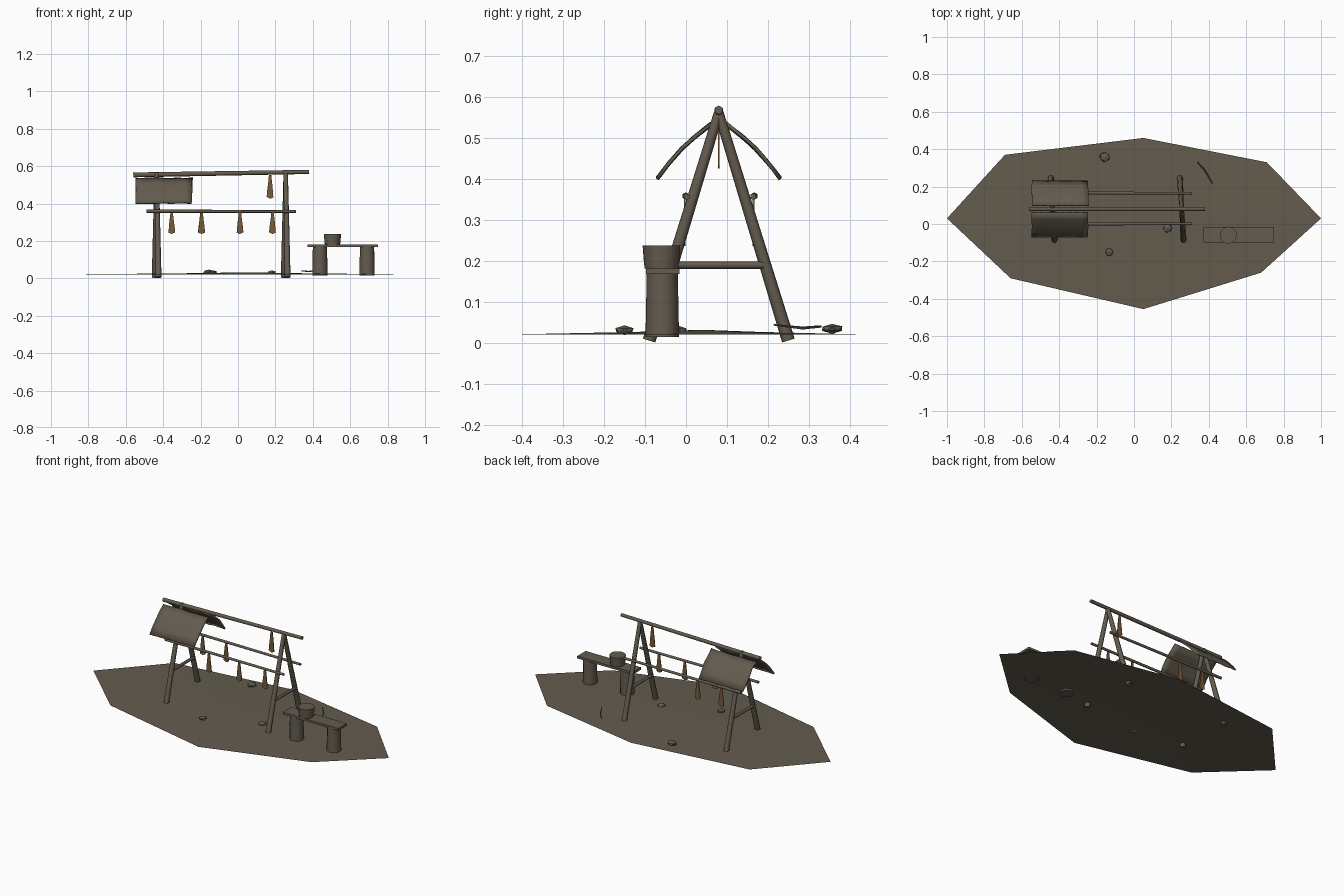
import bpy, bmesh, math, random
from mathutils import Vector

random.seed(4)
cube = bpy.data.objects.get("Cube")
if cube:
    bpy.data.objects.remove(cube, do_unlink=True)


def make_material(name, rgb):
    mat = bpy.data.materials.new(name)
    mat.use_nodes = True
    col = (*rgb, 1.0)
    mat.diffuse_color = col
    node = next(n for n in mat.node_tree.nodes if n.type == 'BSDF_PRINCIPLED')
    node.inputs["Base Color"].default_value = col
    node.inputs["Roughness"].default_value = 0.9
    return mat


WOOD = make_material("weathered grey brown", (0.125, 0.106, 0.077))
FISH = make_material("dried fish brown", (0.19, 0.105, 0.042))


def finish(name, bm, mat, angle=40):
    mesh = bpy.data.meshes.new(name)
    bm.to_mesh(mesh)
    bm.free()
    mesh.materials.append(mat)
    obj = bpy.data.objects.new(name, mesh)
    bpy.context.collection.objects.link(obj)
    bpy.ops.object.select_all(action='DESELECT')
    obj.select_set(True)
    bpy.context.view_layer.objects.active = obj
    bpy.ops.object.shade_smooth_by_angle(angle=math.radians(angle))
    return obj


def pole(name, a, b, r1, r2, sides=8):
    """Tapered round bar from point a to point b."""
    a, b = Vector(a), Vector(b)
    bm = bmesh.new()
    bmesh.ops.create_cone(bm, cap_ends=True, segments=sides, radius1=r1,
                          radius2=r2, depth=(b - a).length)
    obj = finish(name, bm, WOOD, 65)
    obj.location = (a + b) / 2
    obj.rotation_euler = (b - a).to_track_quat('Z', 'Y').to_euler()
    return obj


# Ground patch: low mound with an uneven eight-sided outline
outline = [(-1, .03), (-.66, -.29), (.05, -.455), (.68, -.26),
           (1, .03), (.71, .33), (.05, .46), (-.69, .37)]
bm = bmesh.new()
centre = Vector((.05, .04))
rings = [[bm.verts.new((*centre.lerp(Vector(p), s), z)) for p in outline]
         for s, z in ((1, .02), (.32, .027))]
peak = bm.verts.new((*centre, .032))
outer, inner = rings
for i in range(8):
    j = (i + 1) % 8
    bm.faces.new((outer[i], outer[j], inner[j], inner[i]))
    bm.faces.new((inner[i], inner[j], peak))
finish("ground", bm, WOOD)

# Two A-frames with cross bars
for side, x in (("right", -.435), ("left", .255)):
    pole(f"{side}_front_leg", (x + .01, -.09, .006), (x, .08, .562), .016, .012)
    pole(f"{side}_back_leg", (x - .01, .25, .006), (x, .08, .562), .016, .012)
    pole(f"{side}_cross_bar", (x, -.03, .19), (x, .19, .19), .009, .009)

# Ridge pole and the two drying rails
pole("ridge_pole", (-.56, .08, .553), (.38, .08, .569), .013, .011, 6)
pole("front_rail", (-.49, -.001, .359), (.31, .002, .357), .009, .008, 6)
pole("back_rail", (-.49, .167, .359), (.31, .164, .357), .009, .008, 6)

# Wavy roof sheets leaning on the legs
for name, sign in (("front_roof_sheet", -1), ("back_roof_sheet", 1)):
    bm = bmesh.new()
    nx, ny = 8, 4
    grid = []
    for i in range(nx + 1):
        row = []
        for j in range(ny + 1):
            t = j / ny
            wave = random.uniform(-.004, .004)
            bulge = .006 * math.sin(t * math.pi)
            row.append(bm.verts.new((-.545 + .3 * i / nx + wave * (i in (0, nx)),
                                     .08 + sign * (.018 + .132 * t + bulge),
                                     .535 - .133 * t + bulge + wave * .7)))
        grid.append(row)
    for i in range(nx):
        for j in range(ny):
            quad = [grid[i][j], grid[i + 1][j], grid[i + 1][j + 1], grid[i][j + 1]]
            bm.faces.new(quad if sign < 0 else quad[::-1])
    bmesh.ops.recalc_face_normals(bm, faces=bm.faces)
    sheet = finish(name, bm, WOOD)
    solid = sheet.modifiers.new("thickness", 'SOLIDIFY')
    solid.thickness = .008
    solid.offset = 0

# Flat split fish hung from the rails and ridge
profile = [(-.006, 0), (.007, 0), (.011, -.04), (.016, -.075),
           (.019, -.106), (0, -.115), (-.017, -.108), (-.012, -.05)]
hung = [(-.195, -.003, .352, 1), (.01, -.003, .352, 1), (.185, -.003, .352, -1),
        (-.355, .165, .352, 1), (-.195, .165, .352, -1), (.172, .08, .552, -1)]
for n, (x, y, z, flip) in enumerate(hung):
    bm = bmesh.new()
    face = bm.faces.new([bm.verts.new((flip * px, 0, pz)) for px, pz in profile])
    ext = bmesh.ops.extrude_face_region(bm, geom=[face])
    new = [v for v in ext["geom"] if isinstance(v, bmesh.types.BMVert)]
    bmesh.ops.translate(bm, vec=(0, .004, 0), verts=new)
    bmesh.ops.recalc_face_normals(bm, faces=bm.faces)
    fish = finish(f"hanging_fish_{n + 1}", bm, FISH)
    fish.location = (x, y - .002, z)
    fish.scale.z = 1.1 if z > .5 else 1

# Work bench: plank on two stumps
bm = bmesh.new()
bmesh.ops.create_cube(bm, size=1)
plank = finish("bench_plank", bm, WOOD)
plank.scale = (.375, .082, .014)
plank.location = (.56, -.057, .175)
for side, x in (("right", .438), ("left", .69)):
    pole(f"bench_{side}_stump", (x, -.058, .015), (x, -.058, .168), .041, .038, 12)

# Pot on the bench
bm = bmesh.new()
rim = [(.041, .182), (.043, .198), (.046, .238)]
loops = [[bm.verts.new((r * math.cos(k * math.tau / 12), r * math.sin(k * math.tau / 12), z))
          for k in range(12)] for r, z in rim]
for low, high in zip(loops, loops[1:]):
    for k in range(12):
        m = (k + 1) % 12
        bm.faces.new((low[k], low[m], high[m], high[k]))
bm.faces.new(loops[0][::-1])
bm.faces.new(loops[-1])
pot = finish("pot", bm, WOOD)
pot.location = (.505, -.06, 0)

# Small stones
for n, (x, y, z, r) in enumerate([(-.155, .357, .035, .031), (-.133, -.15, .031, .026),
                                  (.18, -.022, .031, .027)]):
    bm = bmesh.new()
    bmesh.ops.create_icosphere(bm, subdivisions=1, radius=r)
    for v in bm.verts:
        v.co *= random.uniform(.85, 1.1)
    stone = finish(f"stone_{n + 1}", bm, WOOD, 20)
    stone.location = (x, y, z)
    stone.scale.z = .42

# Bent twig lying on the ground
bend = (.38, .285, .036)
pole("twig_back", (.34, .33, .04), bend, .003, .004, 5)
pole("twig_front", bend, (.42, .215, .044), .004, .002, 5)
